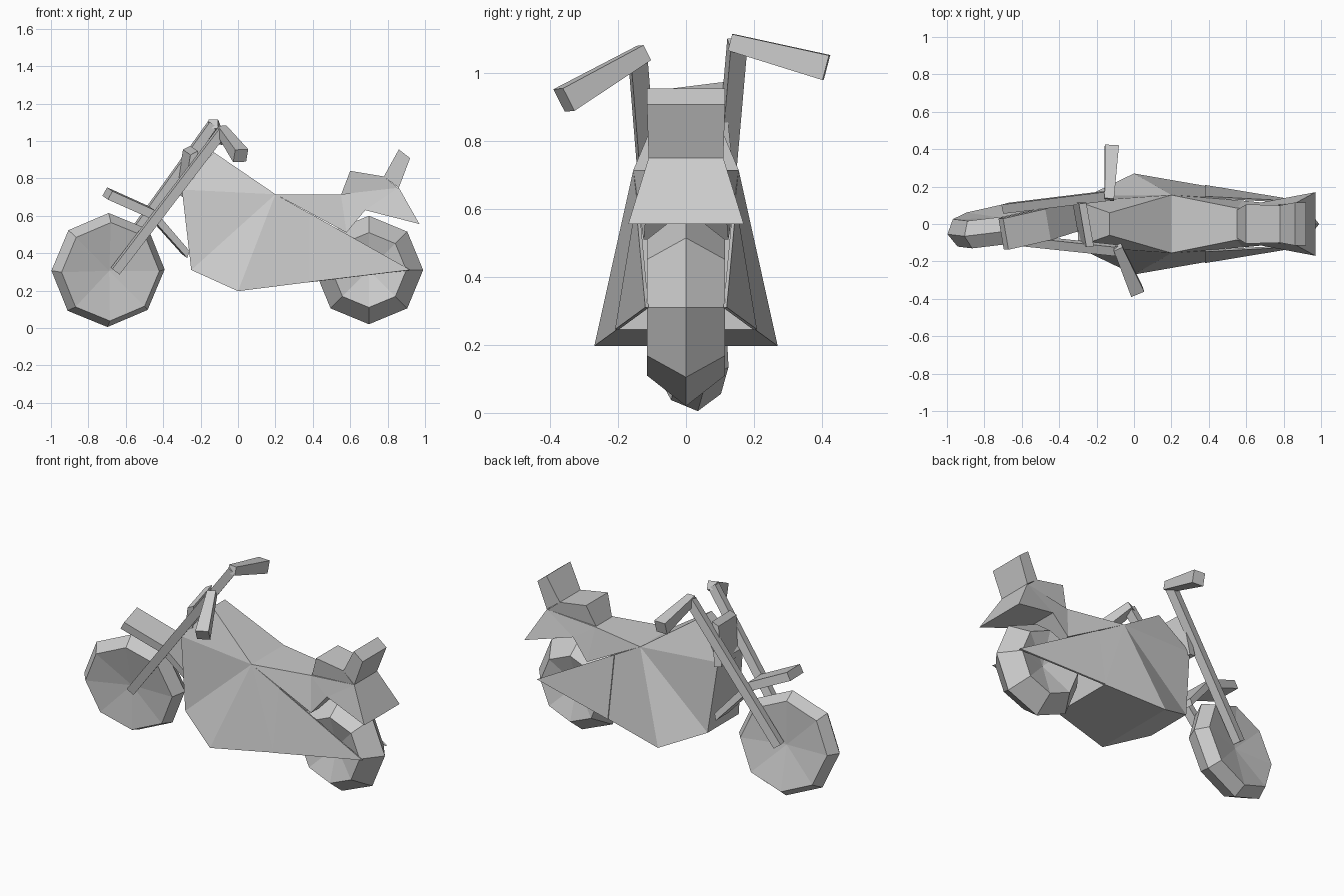
import bpy, bmesh
from math import cos, sin, pi, radians
from mathutils import Vector, Matrix

cube = bpy.data.objects.get("Cube")
if cube:
    bpy.data.objects.remove(cube, do_unlink=True)

grey = bpy.data.materials.new("plain_grey")
grey.use_nodes = True
colour = (0.6, 0.6, 0.6, 1)
grey.diffuse_color = colour
grey.node_tree.nodes["Principled BSDF"].inputs["Base Color"].default_value = colour

# Steering turn about the raked fork axis through the front hub
pivot = Vector((-0.68, 0, 0.31))
STEER = (Matrix.Translation(pivot)
         @ Matrix.Rotation(radians(12), 4, Vector((0.58, 0, 0.81)))
         @ Matrix.Translation(-pivot))
FIXED = Matrix.Identity(4)


def make(name, verts, faces, matrix=FIXED):
    """Flat shaded mesh object from points and faces."""
    bm = bmesh.new()
    vs = [bm.verts.new(matrix @ Vector(v)) for v in verts]
    for f in faces:
        bm.faces.new([vs[i] for i in f])
    bmesh.ops.triangulate(bm, faces=[f for f in bm.faces if len(f.verts) > 4])
    bmesh.ops.recalc_face_normals(bm, faces=bm.faces)
    mesh = bpy.data.meshes.new(name)
    bm.to_mesh(mesh)
    bm.free()
    mesh.materials.append(grey)
    ob = bpy.data.objects.new(name, mesh)
    bpy.context.collection.objects.link(ob)
    return ob


def shell(name, profile, matrix=FIXED, fan=False):
    """Closed side profile of (x, half width, z), mirrored across y."""
    n = len(profile)
    verts = [(x, s * y, z) for s in (-1, 1) for x, y, z in profile]
    faces = [(i, (i + 1) % n, (i + 1) % n + n, i + n) for i in range(n)]
    for k in (0, n):
        if fan:
            faces += [(k, k + i, k + i + 1) for i in range(1, n - 1)]
        else:
            faces.append(tuple(range(k, k + n)))
    return make(name, verts, faces, matrix)


def wheel(name, x, z, radius, rim, half, hub, matrix=FIXED):
    """Eight sided wheel with a ridged tread and dished sides."""
    n = 8
    verts = []
    for r, y in ((rim, -half), (radius, 0), (rim, half)):
        verts += [(x + r * cos(i * 2 * pi / n), y, z + r * sin(i * 2 * pi / n))
                  for i in range(n)]
    verts += [(x, -hub, z), (x, hub, z)]
    faces = []
    for i in range(n):
        j = (i + 1) % n
        faces += [(i, j, j + n, i + n), (i + n, j + n, j + 2 * n, i + 2 * n),
                  (i, j, 3 * n), (i + 2 * n, j + 2 * n, 3 * n + 1)]
    return make(name, verts, faces, matrix)


def beam(name, a, b, wa, wb, ref, matrix=FIXED):
    """Square bar from a to b, tapering from wa to wb."""
    a, b = Vector(a), Vector(b)
    u = (b - a).cross(Vector(ref)).normalized()
    v = (b - a).cross(u).normalized()
    verts = [p + (u * i + v * j) * w / 2 for p, w in ((a, wa), (b, wb))
             for i, j in ((-1, -1), (1, -1), (1, 1), (-1, 1))]
    faces = [(0, 1, 2, 3), (4, 5, 6, 7)]
    faces += [(i, (i + 1) % 4, (i + 1) % 4 + 4, i + 4) for i in range(4)]
    return make(name, verts, faces, matrix)


# Wheels
wheel("rear_wheel", 0.70, 0.31, 0.29, 0.20, 0.115, 0.05)
wheel("front_wheel", -0.695, 0.31, 0.307, 0.265, 0.075, 0.035, STEER)

# Body, fanned from the seat corner, closed ahead of the rear wheel
knee = (0.20, 0.155, 0.715)
low = (0.38, 0.204, 0.245)
high = (0.38, 0.143, 0.614)
shell("body", [knee, (-0.13, 0.06, 0.94), (-0.30, 0.12, 0.74),
               (-0.25, 0.15, 0.31), (0, 0.27, 0.197), low, high], fan=True)

# Flanks running back past the rear wheel
tip = (0.92, 0.115, 0.31)
for side, s in (("left", 1), ("right", -1)):
    flank = make(side + "_rear_flank",
                 [(x, s * y, z) for x, y, z in (low, tip, high)], [(0, 1, 2)])
    solid = flank.modifiers.new("thickness", 'SOLIDIFY')
    solid.thickness = 0.01
    solid.offset = 0

# Tail, seat pad and backrest
shell("tail", [knee, (0.55, 0.085, 0.715), (0.86, 0.11, 0.75), (0.97, 0.17, 0.556),
               (0.68, 0.115, 0.63), (0.58, 0.125, 0.51)])
shell("seat", [(0.55, 0.075, 0.71), (0.60, 0.105, 0.84),
               (0.78, 0.10, 0.81), (0.86, 0.11, 0.745)])
shell("backrest", [(0.78, 0.10, 0.81), (0.86, 0.115, 0.955),
                   (0.92, 0.115, 0.908), (0.86, 0.11, 0.75)])

# Front mudguard, bent over the wheel
shell("front_mudguard", [(-0.69, 0.085, 0.745), (-0.46, 0.085, 0.64),
                         (-0.27, 0.085, 0.42), (-0.28, 0.085, 0.38),
                         (-0.47, 0.085, 0.59), (-0.715, 0.085, 0.70)], STEER)

# Plate between the fork legs
shell("fork_plate", [(-0.275, 0.118, 0.94), (-0.235, 0.118, 0.96),
                     (-0.265, 0.118, 0.70), (-0.31, 0.118, 0.71)], STEER)

# Fork legs and handlebar grips
for side, s in (("left", 1), ("right", -1)):
    top = (-0.11, s * 0.15, 1.07)
    beam(side + "_fork_leg", (-0.67, s * 0.085, 0.315), top, 0.05, 0.05, (0, 1, 0), STEER)
    beam(side + "_grip", (-0.11, s * 0.13, 1.075), (-0.05, s * 0.395, 0.967),
         0.05, 0.075, (0, 0, 1), STEER)
